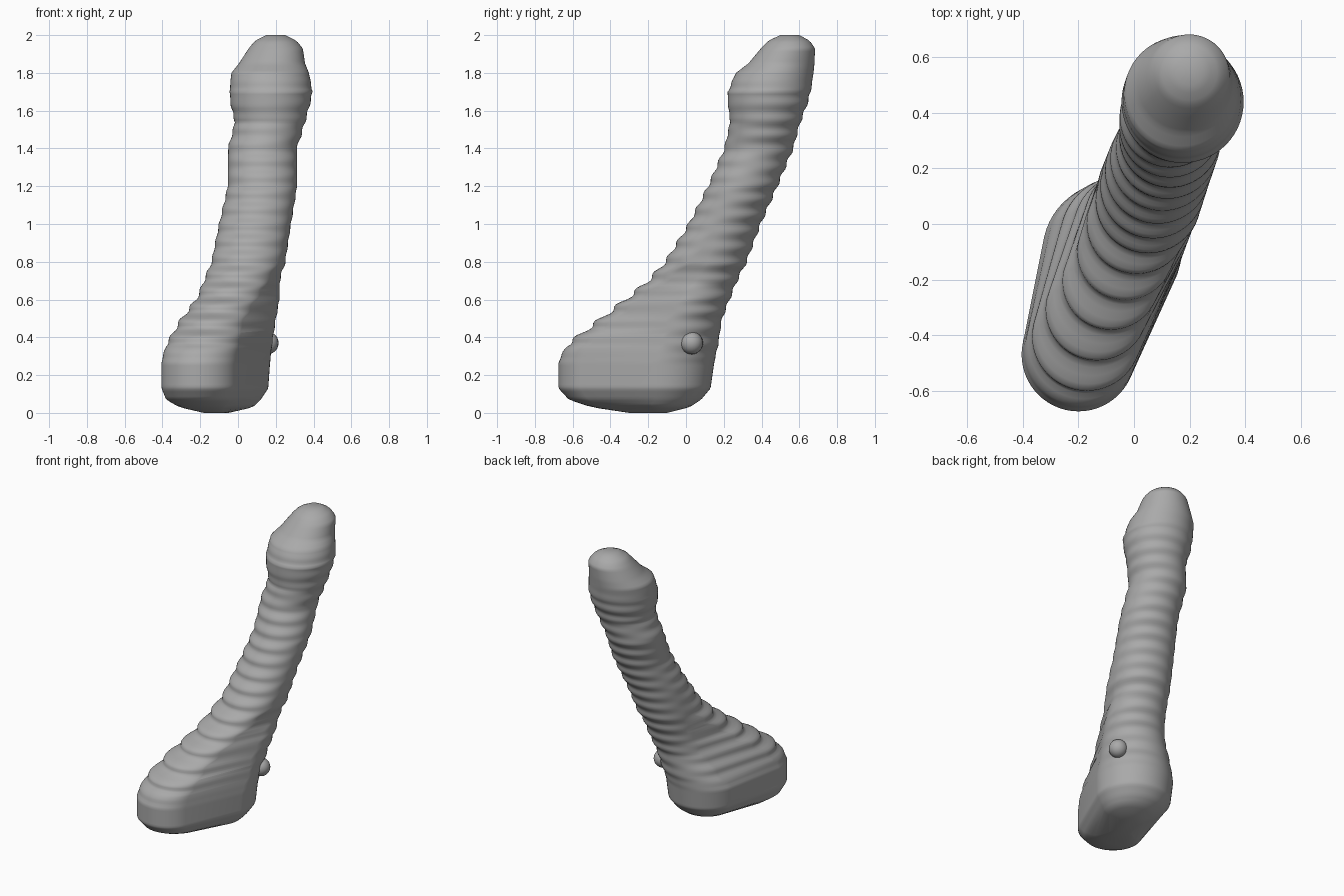
import bpy
import bmesh
import math
from mathutils import Vector

default_cube = bpy.data.objects.get("Cube")
if default_cube:
    bpy.data.objects.remove(default_cube, do_unlink=True)

SEGMENTS = 56
RING_STEP = 0.0125
RIDGE_PERIOD = 0.085

# Foot sections: height, then toe circle (x, y, radius) and heel circle
FOOT = [
    (0, -.13, -.25, .05, -.10, -.15, .05),
    (.03, -.18, -.37, .13, -.07, -.13, .15),
    (.07, -.20, -.44, .18, -.08, -.12, .20),
    (.13, -.20, -.47, .205, -.08, -.11, .24),
    (.27, -.20, -.47, .205, -.08, -.10, .25),
    (.36, -.18, -.43, .20, -.05, -.06, .23),
    (.5, -.12, -.27, .18, 0, -.01, .20),
    (.6, -.05, -.15, .17, .03, .04, .19),
    (.7, 0, -.02, .18, .04, .09, .18),
    (.8, .05, .08, .19, .06, .13, .19),
]
# Leg sections: height and one circle
LEG = [
    (1.0, .09, .205, .19),
    (1.2, .13, .30, .183),
    (1.4, .13, .385, .182),
    (1.54, .17, .42, .185),
    (1.62, .17, .43, .207),
    (1.7, .175, .44, .22),
    (1.8, .17, .47, .205),
    (1.85, .18, .505, .175),
    (1.93, .20, .54, .143),
    (1.97, .20, .545, .11),
    (2, .20, .55, .05),
]
SECTIONS = FOOT + [row + row[1:] for row in LEG]


def section_at(z):
    """Blend the two neighbouring sections at height z."""
    for low, high in zip(SECTIONS, SECTIONS[1:]):
        if z <= high[0]:
            t = max(0, (z - low[0]) / (high[0] - low[0]))
            return [a + (b - a) * t for a, b in zip(low[1:], high[1:])]
    return SECTIONS[-1][1:]


def outline(z):
    """Rounded outline wrapped around the toe and heel circles."""
    # Skin ridges: the slanted sides advance in soft horizontal steps
    source = z
    if .25 < z < 1.8:
        fade = min(1, (z - .25) / .1, (1.8 - z) / .1)
        wave = math.sin(math.tau * z / RIDGE_PERIOD)
        source += fade * wave * RIDGE_PERIOD / math.tau
    tx, ty, tr, hx, hy, hr = section_at(source)
    ring = []
    for i in range(SEGMENTS):
        a = math.tau * i / SEGMENTS
        n = Vector((math.cos(a), math.sin(a)))
        toe, heel = Vector((tx, ty)), Vector((hx, hy))
        toe_wins = toe.dot(n) + tr > heel.dot(n) + hr
        p = toe + n * tr if toe_wins else heel + n * hr
        ring.append((p.x, p.y, z))
    return ring


def make_material(name, value):
    mat = bpy.data.materials.new(name)
    mat.use_nodes = True
    color = (value, value, value, 1)
    mat.diffuse_color = color
    mat.node_tree.nodes["Principled BSDF"].inputs["Base Color"].default_value = color
    return mat


def finish(bm, name, mat):
    bmesh.ops.recalc_face_normals(bm, faces=bm.faces)
    mesh = bpy.data.meshes.new(name)
    bm.to_mesh(mesh)
    bm.free()
    mesh.materials.append(mat)
    mesh.shade_smooth()
    obj = bpy.data.objects.new(name, mesh)
    bpy.context.collection.objects.link(obj)
    return obj


grey = make_material("plain grey", .4)

# Foot and leg as one lofted skin
bm = bmesh.new()
count = round(2 / RING_STEP)
rings = [[bm.verts.new(p) for p in outline(k * RING_STEP)] for k in range(count + 1)]
for lower, upper in zip(rings, rings[1:]):
    for i in range(SEGMENTS):
        j = (i + 1) % SEGMENTS
        bm.faces.new((lower[i], lower[j], upper[j], upper[i]))
bm.faces.new(rings[0])
bm.faces.new(rings[-1])
finish(bm, "foot_and_leg", grey)

# Ankle bone on the left side
bm = bmesh.new()
bmesh.ops.create_uvsphere(bm, u_segments=20, v_segments=12, radius=.06)
ankle = finish(bm, "ankle_bone", grey)
ankle.location = (.155, .03, .37)
